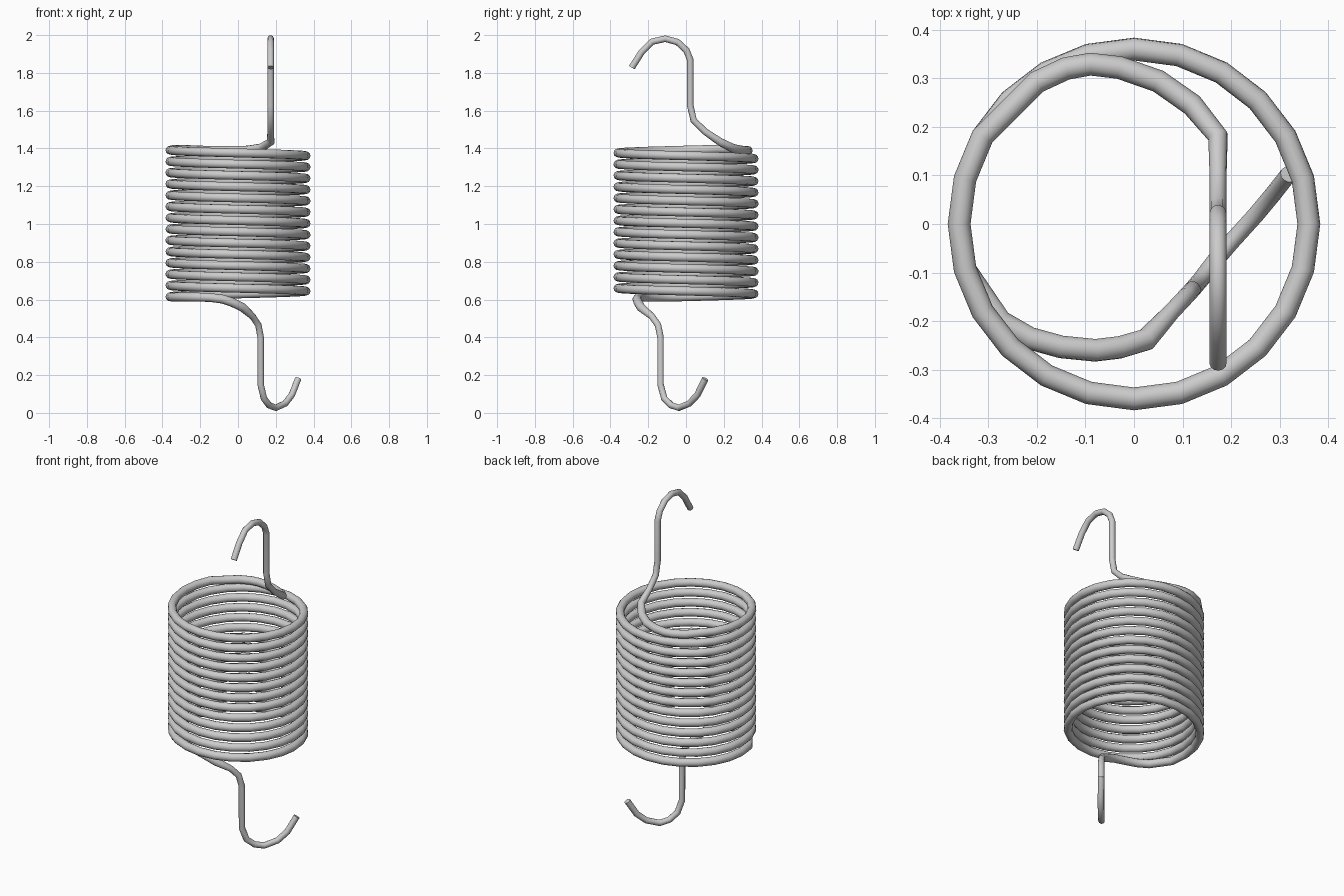
import bpy
from math import cos, sin, radians

if "Cube" in bpy.data.objects:
    bpy.data.objects.remove(bpy.data.objects["Cube"])

R, PITCH, Z0 = 0.36, 0.0597, 0.615
THICK, THIN = 0.0235, 0.0175
STEPS = 24

# Lower hook, from its tip up to the coil: (x, y, z)
lower_hook = [(.318, .102, .18), (.285, .06, .095), (.25, .018, .05), (.2, -.037, .027),
              (.165, -.078, .04), (.137, -.115, .077), (.12, -.135, .15), (.12, -.135, .40),
              (.108, -.148, .465), (.078, -.18, .51)]
lower_bend = [(.025, -.238, .558), (-.03, -.254, .585), (-.08, -.26, .602),
              (-.15, -.253, .611), (-.215, -.235, .613), (-.275, -.2, .613)]

# Upper hook, from the coil to its tip
upper_bend = [(-.2, .292, 1.391), (-.14, .32, 1.39), (-.09, .329, 1.389),
              (-.03, .322, 1.389), (.05, .294, 1.391), (.12, .245, 1.402)]
upper_hook = [(.173, .18, 1.435), (.173, .10, 1.49), (.173, .04, 1.55), (.173, .022, 1.63),
              (.173, .022, 1.87), (.173, .002, 1.92), (.173, -.045, 1.963), (.173, -.11, 1.981),
              (.173, -.18, 1.965), (.173, -.235, 1.91), (.173, -.287, 1.828)]

# Coil body, climbing clockwise from the left side
coil = []
for i in range(-1, 13 * STEPS + 3):
    a = radians(180) - radians(360) * i / STEPS
    coil.append((R * cos(a), R * sin(a), Z0 + PITCH * i / STEPS))

# One continuous wire, thinner along the hooks
path = [(p, THIN) for p in lower_hook]
path += [(p, THICK) for p in lower_bend + coil + upper_bend]
path += [(p, THICK * .9 if i == 0 else THIN) for i, p in enumerate(upper_hook)]

curve = bpy.data.curves.new("spring_wire", 'CURVE')
curve.dimensions = '3D'
curve.bevel_depth = 1.0
curve.bevel_resolution = 4
curve.use_fill_caps = True
spline = curve.splines.new('POLY')
spline.points.add(len(path) - 1)
for point, (co, r) in zip(spline.points, path):
    point.co = (*co, 1)
    point.radius = r
spring = bpy.data.objects.new("spring_wire", curve)
bpy.context.collection.objects.link(spring)

# Turn into a mesh and smooth the round wire while keeping the cut ends crisp
bpy.context.view_layer.objects.active = spring
spring.select_set(True)
bpy.ops.object.convert(target='MESH')
bpy.ops.object.shade_smooth_by_angle(angle=radians(50))
